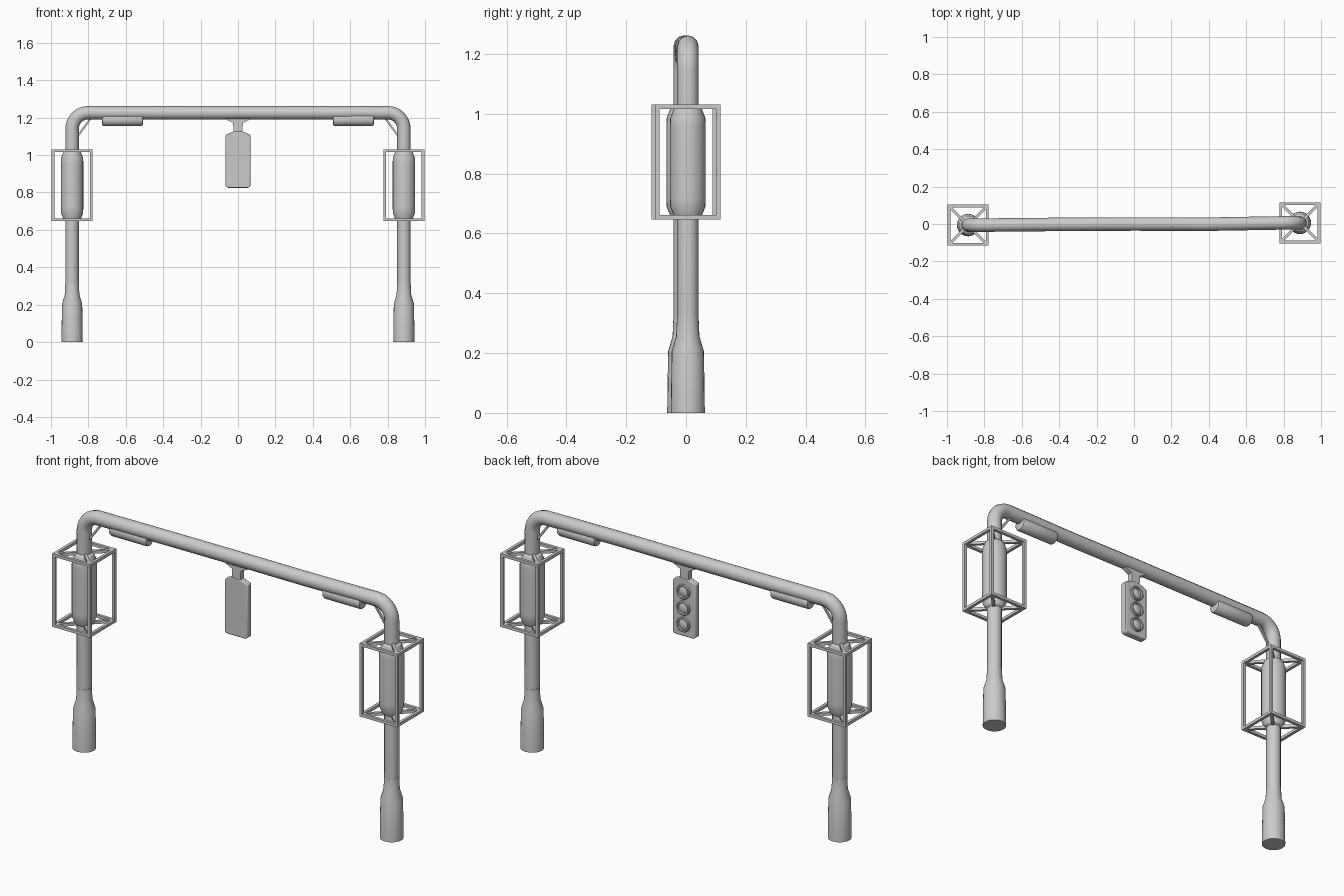
import bpy, bmesh, math
from mathutils import Vector

if "Cube" in bpy.data.objects:
    bpy.data.objects.remove(bpy.data.objects["Cube"])

PX, PY = 0.887, 0.006      # post position; the two posts are slightly skewed in y


def finish(name, bm, smooth=True):
    bmesh.ops.recalc_face_normals(bm, faces=bm.faces)
    me = bpy.data.meshes.new(name)
    bm.to_mesh(me)
    bm.free()
    ob = bpy.data.objects.new(name, me)
    bpy.context.collection.objects.link(ob)
    if smooth:
        bpy.ops.object.select_all(action='DESELECT')
        ob.select_set(True)
        bpy.context.view_layer.objects.active = ob
        bpy.ops.object.shade_smooth_by_angle(angle=math.radians(32))
    return ob


def lathe(name, profile, loc=(0, 0, 0), rot=(0, 0, 0), n=24):
    """Turn (radius, height) points around z, with capped ends."""
    bm = bmesh.new()
    rings = [[bm.verts.new((r * math.cos(2 * math.pi * i / n), r * math.sin(2 * math.pi * i / n), z))
              for i in range(n)] for r, z in profile]
    for a, b in zip(rings, rings[1:]):
        for i in range(n):
            j = (i + 1) % n
            bm.faces.new((a[i], a[j], b[j], b[i]))
    bm.faces.new(rings[0])
    bm.faces.new(rings[-1])
    ob = finish(name, bm)
    ob.location, ob.rotation_euler = loc, rot
    return ob


def add_bar(bm, a, b, w):
    """Square bar between two points."""
    a, b = Vector(a), Vector(b)
    d = (b - a).normalized()
    up = Vector((0, 0, 1)) if abs(d.z) < 0.9 else Vector((1, 0, 0))
    s = d.cross(up).normalized() * w / 2
    t = d.cross(s).normalized() * w / 2
    q = [[bm.verts.new(p + s * i + t * j) for i, j in ((-1, -1), (1, -1), (1, 1), (-1, 1))] for p in (a, b)]
    for i in range(4):
        j = (i + 1) % 4
        bm.faces.new((q[0][i], q[0][j], q[1][j], q[1][i]))
    bm.faces.new(q[0])
    bm.faces.new(q[1])


def prism(name, outline, y0, y1, bevel=0.0):
    """Extrude an (x, z) outline along y."""
    bm = bmesh.new()
    f = bm.faces.new([bm.verts.new((x, y0, z)) for x, z in outline])
    r = bmesh.ops.extrude_face_region(bm, geom=[f])
    bmesh.ops.translate(bm, vec=(0, y1 - y0, 0),
                        verts=[v for v in r['geom'] if isinstance(v, bmesh.types.BMVert)])
    ob = finish(name, bm)
    if bevel:
        m = ob.modifiers.new("bevel", 'BEVEL')
        m.width, m.segments = bevel, 2
    return ob


# Bent pipe: both uprights and the gently bowed beam in one sweep
R, TOP = 0.085, 1.226
arc = [(R * (1 - math.cos(t)), R * math.sin(t)) for t in [math.pi / 2 * k / 8 for k in range(9)]]
path = [(-PX, -PY, 0.2)] + [(-PX + dx, -PY, TOP - R + dz) for dx, dz in arc]
path += [(-0.4, -0.002, TOP), (0.0, 0.0, TOP), (0.4, -0.001, TOP)]
path += [(PX - dx, PY, TOP - R + dz) for dx, dz in reversed(arc)] + [(PX, PY, 0.2)]
cu = bpy.data.curves.new("arch_pipe", 'CURVE')
cu.dimensions = '3D'
cu.bevel_depth, cu.bevel_resolution = 0.036, 4
sp = cu.splines.new('POLY')
sp.points.add(len(path) - 1)
for p, c in zip(sp.points, path):
    p.co = (*c, 1)
pipe = bpy.data.objects.new("arch_pipe", cu)
bpy.context.collection.objects.link(pipe)
pipe.select_set(True)
bpy.context.view_layer.objects.active = pipe
bpy.ops.object.convert(target='MESH')
bpy.ops.object.shade_smooth_by_angle(angle=math.radians(32))

for side, s in (("left", -1), ("right", 1)):
    x, y = s * PX, s * PY
    # Thick foot and canister on the post
    lathe(side + "_foot", [(0.057, 0), (0.054, 0.205), (0.039, 0.255), (0.036, 0.32)], (x, y, 0))
    lathe(side + "_canister", [(0.036, 0.65), (0.046, 0.657), (0.059, 0.69), (0.06, 0.72), (0.06, 0.96),
                               (0.059, 0.985), (0.046, 1.018), (0.036, 1.025)], (x, y, 0))

    # Square guard cage with diagonal spokes top and bottom
    bm = bmesh.new()
    h, w, z0, z1 = 0.102, 0.015, 0.654, 1.023
    cs = [(-h, -h), (h, -h), (h, h), (-h, h)]
    for i in range(4):
        (ax, ay), (bx, by) = cs[i], cs[(i + 1) % 4]
        add_bar(bm, (x + ax, y + ay, z0 - w / 2), (x + ax, y + ay, z1 + w / 2), w)
        for z in (z0, z1):
            add_bar(bm, (x + ax, y + ay, z), (x + bx, y + by, z), w)
            add_bar(bm, (x + ax, y + ay, z), (x + ax * 0.2, y + ay * 0.2, z), w)
    finish(side + "_cage", bm, False)

    # Thin brace in the bend
    bm = bmesh.new()
    add_bar(bm, (s * 0.865, y, 1.09), (s * 0.785, y, 1.20), 0.01)
    finish(side + "_brace", bm, False)

    # Round-ended lamp pod under the beam
    lathe(side + "_lamp_pod", [(0.025, -0.11), (0.032, -0.107), (0.035, -0.1), (0.035, 0.1),
                               (0.032, 0.107), (0.025, 0.11)],
          (s * 0.617, s * 0.002, 1.19), (0, math.pi / 2, 0))

# Hanging signal: flared neck and chamfered housing
half = [(0.066, 1.196), (0.06, 1.188), (0.026, 1.172), (0.024, 1.12)]
prism("signal_neck", half + [(-a, b) for a, b in reversed(half)], -0.014, 0.014)
half = [(0.025, 1.126), (0.066, 1.108), (0.066, 0.834), (0.056, 0.825)]
prism("signal_housing", half + [(-a, b) for a, b in reversed(half)], -0.017, 0.017, 0.004)

# Three ringed lenses on the back face
for i, z in enumerate((0.888, 0.974, 1.06)):
    lathe(f"signal_lens_{i}", [(0.037, -0.005), (0.037, 0.011), (0.034, 0.014), (0.028, 0.014),
                               (0.026, 0.006), (0.018, 0.01), (0.008, 0.012)],
          (0, 0.016, z), (-math.pi / 2, 0, 0))
